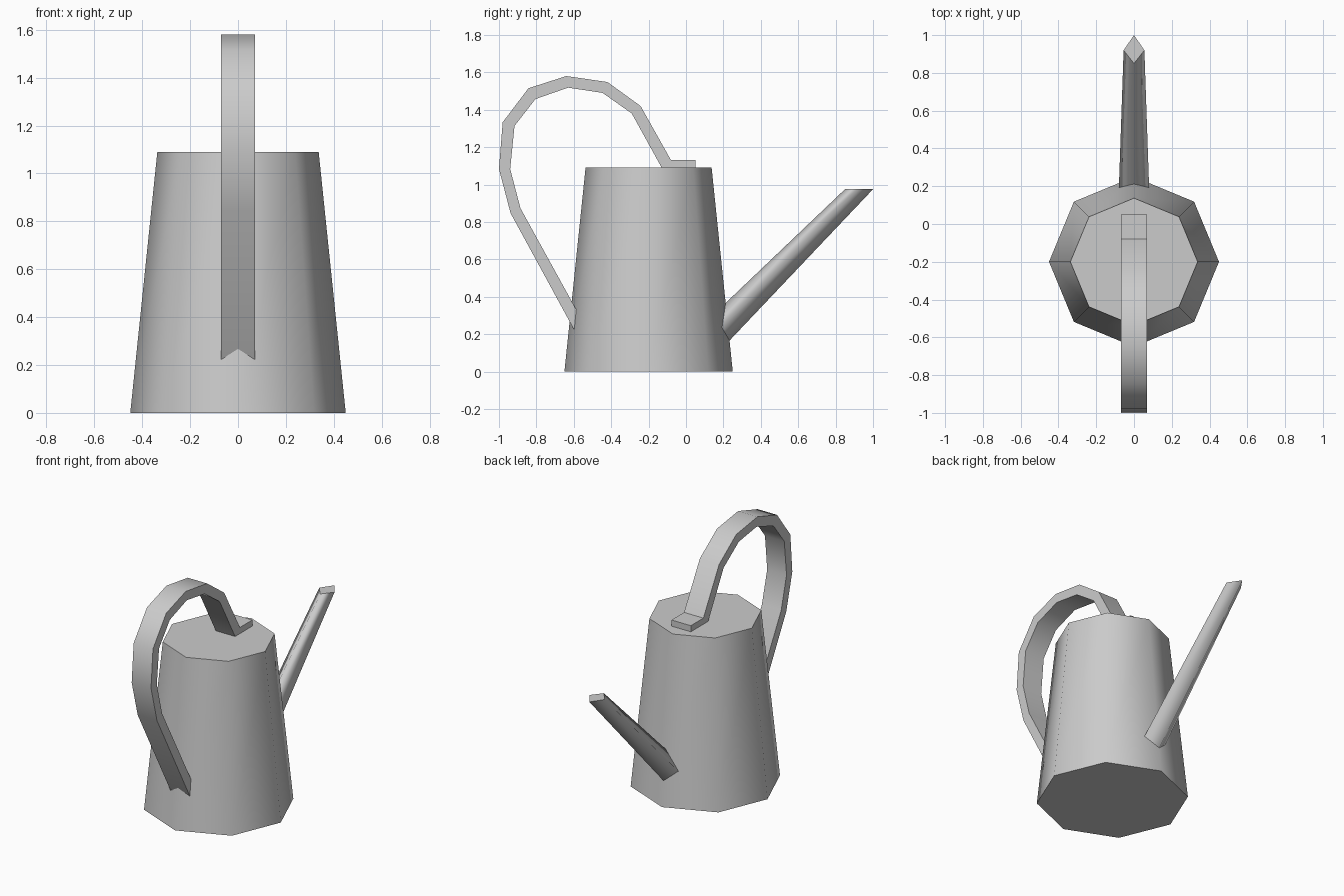
import bpy, bmesh
from math import radians, sin, cos, pi
from mathutils import Vector

if "Cube" in bpy.data.objects:
    bpy.data.objects.remove(bpy.data.objects["Cube"], do_unlink=True)

# Single plain metal colour
COLOR = (0.6, 0.6, 0.6, 1.0)
metal = bpy.data.materials.new("light_grey_metal")
metal.use_nodes = True
metal.diffuse_color = COLOR
metal.node_tree.nodes["Principled BSDF"].inputs["Base Color"].default_value = COLOR


def loft(name, start, end, sharp_angle):
    """Bridge two matching loops, cap both ends flat and smooth the sides."""
    bm = bmesh.new()
    a = [bm.verts.new(p) for p in start]
    b = [bm.verts.new(p) for p in end]
    n = len(a)
    for i in range(n):
        j = (i + 1) % n
        bm.faces.new((a[i], a[j], b[j], b[i])).smooth = True
    caps = [bm.faces.new(a), bm.faces.new(b)]
    bmesh.ops.recalc_face_normals(bm, faces=bm.faces[:])
    for e in bm.edges:
        on_cap = any(f in caps for f in e.link_faces)
        e.smooth = not on_cap and e.calc_face_angle() < radians(sharp_angle)
    mesh = bpy.data.meshes.new(name)
    bm.to_mesh(mesh)
    bm.free()
    mesh.materials.append(metal)
    obj = bpy.data.objects.new(name, mesh)
    bpy.context.collection.objects.link(obj)
    return obj


# Tapered eight-sided body
def octagon(radius, z):
    return [(radius * cos(i * pi / 4), radius * sin(i * pi / 4) - 0.2, z)
            for i in range(8)]


loft("body", octagon(0.45, 0), octagon(0.337, 1.09), 60)

# Diamond-section spout: upper, left, lower and right edges, sunk into the body
base = [Vector(p) for p in ((0, 0.21, 0.365), (0.08, 0.193, 0.235),
                            (0, 0.232, 0.165), (-0.08, 0.193, 0.235))]
tip = [Vector(p) for p in ((0, 0.85, 0.975), (0.055, 0.92, 0.975),
                           (0, 1.0, 0.975), (-0.055, 0.92, 0.975))]
loft("spout", [p.lerp(q, -0.03) for p, q in zip(base, tip)], tip, 180)

# Flat strap handle: (y, z) outlines from the lid pad round to the lower joint
outer = [(0.05, 1.13), (-0.08, 1.13), (-0.243, 1.42), (-0.42, 1.548),
         (-0.64, 1.58), (-0.842, 1.515), (-0.98, 1.333), (-1.0, 1.083),
         (-0.938, 0.847), (-0.58, 0.19)]
inner = [(0.05, 1.09), (-0.13, 1.09), (-0.29, 1.38), (-0.446, 1.49),
         (-0.63, 1.518), (-0.805, 1.457), (-0.917, 1.313), (-0.94, 1.083),
         (-0.885, 0.873), (-0.575, 0.31)]
profile = outer + inner[::-1]
loft("handle", [(-0.07, y, z) for y, z in profile],
     [(0.07, y, z) for y, z in profile], 50)
